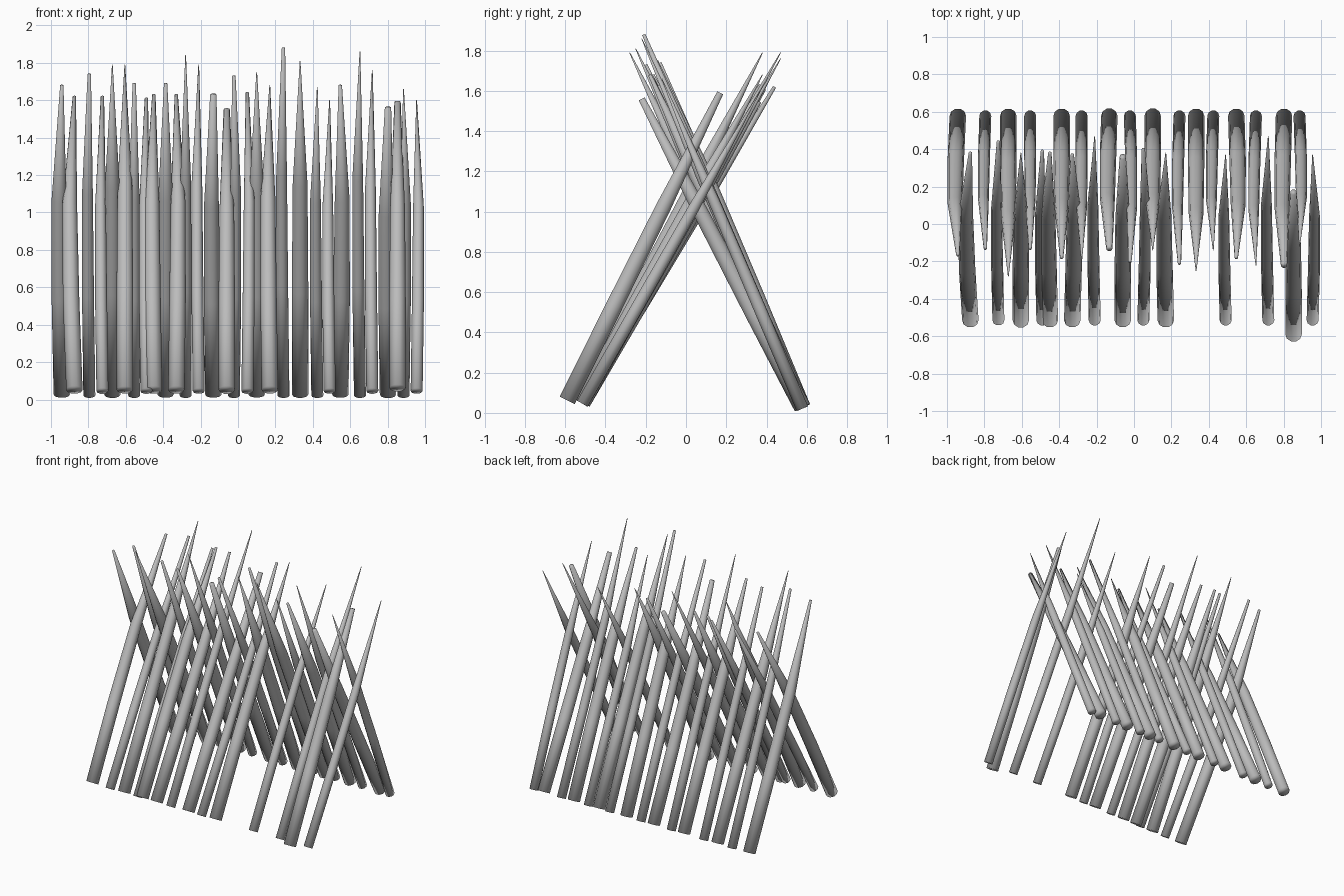
import bpy
import bmesh
import math
from mathutils import Vector

default_cube = bpy.data.objects.get("Cube")
if default_cube:
    bpy.data.objects.remove(default_cube, do_unlink=True)

# Single weathered grey for every stake
grey = bpy.data.materials.new("stake grey")
grey.use_nodes = True
colour = (0.5, 0.5, 0.5, 1)
grey.diffuse_color = colour
grey.node_tree.nodes["Principled BSDF"].inputs["Base Color"].default_value = colour

WIDE, THIN = 0.044, 0.032
SHARP, BLUNT, STUB = 0.002, 0.009, 0.017
SIDES = 10


def make_stake(name, base, tip, radius, tip_radius, bow):
    """Round pole, slightly bowed sideways, whittled to a point at the top."""
    base, tip = Vector(base), Vector(tip)
    axis = (tip - base).normalized()
    side = Vector((1, 0, 0))
    side = (side - axis * side.dot(axis)).normalized()
    up = axis.cross(side)
    stations = [(0, radius, 0), (0.31, radius, 0.7),
                (0.63, radius * 0.9, 1), (1, tip_radius, 0)]

    bm = bmesh.new()
    rings = []
    for t, r, bend in stations:
        centre = base.lerp(tip, t) + Vector((bow * bend, 0, 0))
        ring = []
        for i in range(SIDES):
            a = math.tau * i / SIDES
            ring.append(bm.verts.new(centre + r * (side * math.cos(a) + up * math.sin(a))))
        rings.append(ring)
    for low, high in zip(rings, rings[1:]):
        for i in range(SIDES):
            j = (i + 1) % SIDES
            bm.faces.new((low[i], low[j], high[j], high[i]))
    bm.faces.new(rings[0][::-1])
    bm.faces.new(rings[-1])
    for face in bm.faces:
        face.smooth = True

    mesh = bpy.data.meshes.new(name)
    bm.to_mesh(mesh)
    bm.free()
    mesh.materials.append(grey)
    stake = bpy.data.objects.new(name, mesh)
    bpy.context.collection.objects.link(stake)


def make_row(name, base_y, base_z, stakes):
    for number, (x, radius, tip_y, tip_z, tip_radius, bow) in enumerate(stakes, 1):
        make_stake(f"{name}_{number}", (x, base_y, base_z + radius / 2),
                   (x, tip_y, tip_z), radius, tip_radius, bow)


# Stakes planted at the front, leaning back
# (x, radius, tip y, tip z, tip radius, sideways bow)
make_row("front_stake", -0.515, 0.03, [
    (-0.875, WIDE, 0.38, 1.62, BLUNT, -0.025),
    (-0.725, THIN, 0.44, 1.62, BLUNT, -0.01),
    (-0.605, WIDE, 0.38, 1.79, SHARP, 0),
    (-0.49, THIN, 0.39, 1.61, BLUNT, -0.01),
    (-0.45, WIDE, 0.38, 1.63, BLUNT, -0.01),
    (-0.33, WIDE, 0.37, 1.63, BLUNT, 0.01),
    (-0.21, THIN, 0.47, 1.79, SHARP, -0.01),
    (-0.06, WIDE, 0.36, 1.55, STUB, 0),
    (0.05, THIN, 0.4, 1.64, BLUNT, 0.01),
    (0.17, WIDE, 0.38, 1.68, SHARP, -0.01),
    (0.49, THIN, 0.37, 1.6, SHARP, -0.01),
    (0.718, THIN, 0.47, 1.76, SHARP, -0.01),
    (0.955, THIN, 0.37, 1.6, SHARP, 0.01),
])

# One steeper stake set further forward
make_row("steep_front_stake", -0.59, 0.04, [(0.853, WIDE, 0.17, 1.59, STUB, 0)])

# Stakes planted at the back, leaning forward
make_row("back_stake", 0.578, 0.005, [
    (-0.942, WIDE, -0.165, 1.68, BLUNT, -0.015),
    (-0.795, THIN, -0.13, 1.74, BLUNT, -0.01),
    (-0.672, WIDE, -0.28, 1.79, SHARP, 0),
    (-0.555, THIN, -0.13, 1.69, BLUNT, 0),
    (-0.387, WIDE, -0.18, 1.69, BLUNT, 0),
    (-0.28, THIN, -0.2, 1.84, SHARP, 0),
    (-0.132, WIDE, -0.13, 1.63, STUB, -0.01),
    (-0.022, THIN, -0.2, 1.73, BLUNT, 0.01),
    (0.1, WIDE, -0.14, 1.75, SHARP, 0),
    (0.243, THIN, -0.21, 1.88, BLUNT, -0.01),
    (0.332, WIDE, -0.25, 1.81, SHARP, 0),
    (0.424, THIN, -0.14, 1.67, SHARP, -0.01),
    (0.547, WIDE, -0.18, 1.68, BLUNT, 0.01),
    (0.652, THIN, -0.22, 1.86, SHARP, -0.012),
    (0.802, WIDE, -0.22, 1.56, STUB, -0.01),
    (0.885, THIN, -0.12, 1.66, SHARP, 0.01),
])
